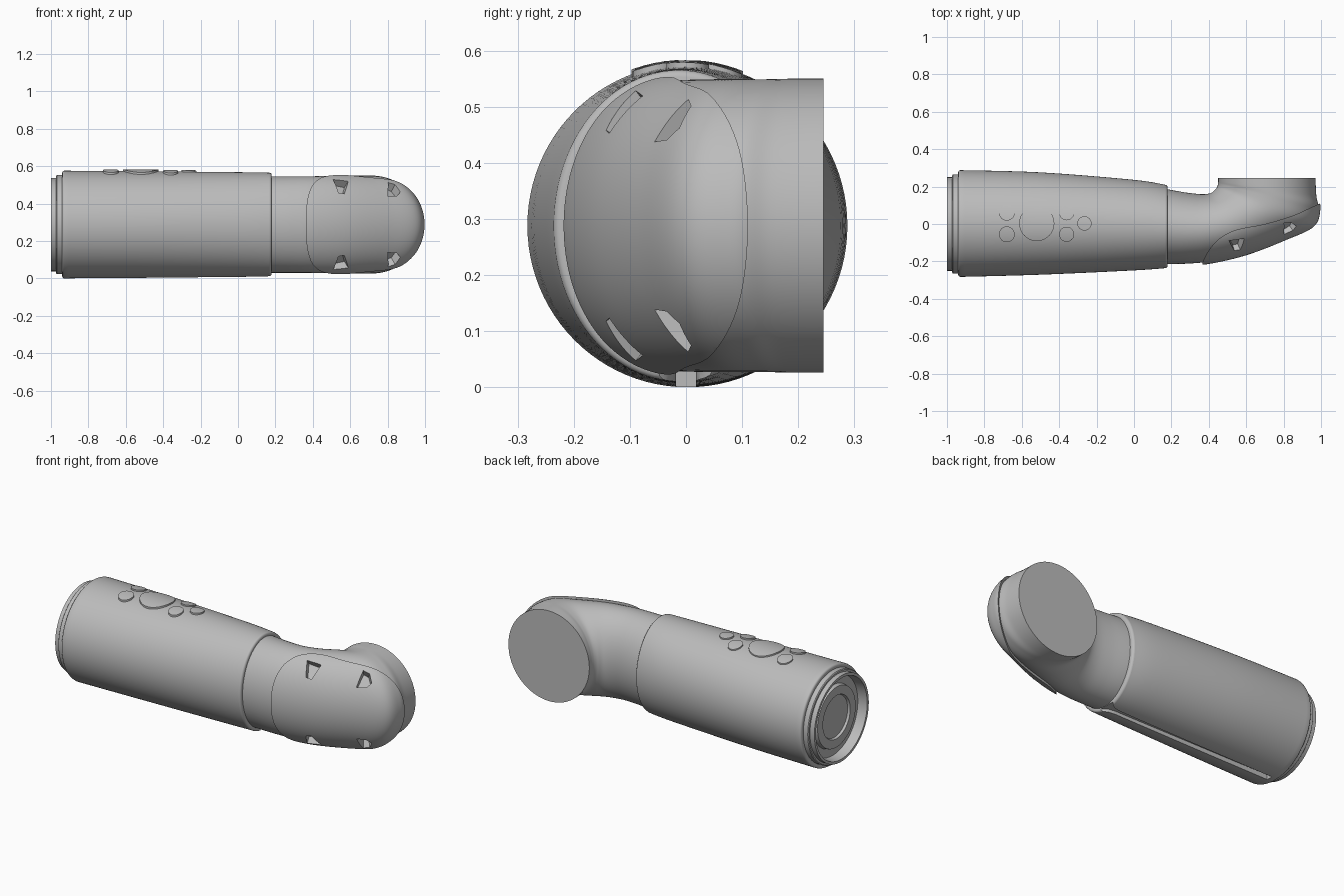
import bpy, bmesh, math
from mathutils import Vector

if "Cube" in bpy.data.objects:
    bpy.data.objects.remove(bpy.data.objects["Cube"], do_unlink=True)

CZ = 0.288      # height of the long axis
SEG = 96

grey = bpy.data.materials.new("plain grey")
grey.use_nodes = True
grey.diffuse_color = (0.5, 0.5, 0.5, 1)
grey.node_tree.nodes["Principled BSDF"].inputs["Base Color"].default_value = (0.5, 0.5, 0.5, 1)


def finish(bm, name):
    bmesh.ops.recalc_face_normals(bm, faces=bm.faces)
    mesh = bpy.data.meshes.new(name)
    bm.to_mesh(mesh)
    bm.free()
    mesh.materials.append(grey)
    obj = bpy.data.objects.new(name, mesh)
    bpy.context.collection.objects.link(obj)
    return obj


def spline(rows, steps):
    """Catmull-Rom through rows of numbers."""
    out = []
    for i in range(len(rows) - 1):
        a, b, c, d = (rows[max(i - 1, 0)], rows[i], rows[i + 1], rows[min(i + 2, len(rows) - 1)])
        for s in range(steps):
            t = s / steps
            out.append([0.5 * (2 * q + (r - p) * t + (2 * p - 5 * q + 4 * r - w) * t ** 2
                               + (3 * q - p - 3 * r + w) * t ** 3)
                        for p, q, r, w in zip(a, b, c, d)])
    return out + [list(rows[-1])]


def loft(name, rows, steps=8, grow=0.0):
    """Elliptic rings; each row is back point x, y, front point x, y, half height."""
    bm = bmesh.new()
    last = None
    for bx, by, fx, fy, h in spline(rows, steps):
        back, front = Vector((bx, by, CZ)), Vector((fx, fy, CZ))
        front += (front - back).normalized() * grow
        mid, arm = (back + front) / 2, (front - back) / 2
        ring = []
        for k in range(SEG):
            a = math.tau * k / SEG
            ring.append(bm.verts.new(mid + arm * math.cos(a) + Vector((0, 0, (h + grow) * math.sin(a)))))
        if last:
            for k in range(SEG):
                n = (k + 1) % SEG
                bm.faces.new((last[k], last[n], ring[n], ring[k]))
        else:
            bm.faces.new(ring)
        last = ring
    bm.faces.new(last)
    return finish(bm, name)


def prism(name, points, place, low, high):
    """Closed prism from a flat outline; place maps (u, v, w) to space."""
    bm = bmesh.new()
    a = [bm.verts.new(place(u, v, low)) for u, v in points]
    b = [bm.verts.new(place(u, v, high)) for u, v in points]
    bm.faces.new(a)
    bm.faces.new(b)
    for i in range(len(a)):
        j = (i + 1) % len(a)
        bm.faces.new((a[i], a[j], b[j], b[i]))
    return finish(bm, name)


def apply(obj, kind, **settings):
    mod = obj.modifiers.new(kind, kind)
    for key, value in settings.items():
        setattr(mod, key, value)
    bpy.context.view_layer.objects.active = obj
    bpy.ops.object.modifier_apply(modifier=mod.name)


def cut(obj, tool, operation="DIFFERENCE"):
    apply(obj, "BOOLEAN", operation=operation, solver="EXACT", object=tool)


def plan(u, v, w):
    return Vector((u, v, w))


parts, helpers = [], []

# Tapered sleeve with rounded ends
SLEEVE = [(x, hi, x, lo, h) for x, hi, lo, h in (
    (-0.94, 0.288, -0.283, 0.288), (-0.5, 0.276, -0.271, 0.285),
    (0, 0.236, -0.248, 0.28), (0.18, 0.207, -0.235, 0.277))]
sleeve = loft("sleeve", SLEEVE)
apply(sleeve, "BEVEL", width=0.012, segments=3, limit_method="ANGLE", angle_limit=math.radians(60))

# Slot along the underside, flared at the neck end
half = [(-0.9, 0.018), (0.11, 0.018), (0.15, 0.024), (0.17, 0.037), (0.19, 0.06)]
outline = half + [(x, -y) for x, y in reversed(half)]
slot = prism("slot_cutter", outline, plan, -0.1, 0.028)
cut(sleeve, slot)
helpers.append(slot)
parts.append(sleeve)

# Stepped end fitting with a recessed socket
profile = [(-0.9, 0.265), (-0.968, 0.265), (-0.972, 0.26), (-0.972, 0.25), (-1, 0.25),
           (-1, 0.235), (-0.945, 0.228), (-0.945, 0.18), (-0.968, 0.175), (-0.968, 0.125),
           (-0.955, 0.12)]
parts.append(loft("end_fitting", [(x, r, x, -r, r) for x, r in profile], steps=1))

# Neck bending into the round flat-faced head
HEAD = [(0.1, 0.195, 0.1, -0.217, 0.258), (0.18, 0.185, 0.18, -0.215, 0.258),
        (0.28, 0.168, 0.3, -0.211, 0.258), (0.36, 0.16, 0.42, -0.198, 0.258),
        (0.41, 0.165, 0.6, -0.155, 0.26), (0.435, 0.185, 0.8, -0.08, 0.261),
        (0.445, 0.2, 0.95, -0.01, 0.261), (0.449, 0.215, 0.985, 0.08, 0.261),
        (0.45, 0.228, 0.975, 0.15, 0.262), (0.45, 0.245, 0.97, 0.245, 0.262)]
head = loft("neck_and_head", HEAD)
parts.append(head)

# Raised front cap following the head
cap = loft("front_cap", HEAD, grow=0.012)
area = [(0.365, -0.4), (0.365, -0.21)] + spline(
    [(0.37, -0.195), (0.4, -0.14), (0.46, -0.075), (0.55, -0.03), (0.7, 0),
     (0.85, 0.045), (0.95, 0.09), (1.05, 0.135)], 4) + [(1.05, -0.4)]
region = prism("cap_cutter", area, plan, -0.5, 1)
cut(cap, region, "INTERSECT")
helpers.append(region)
parts.append(cap)

# Four tapered pockets in the cap, mirrored above and below
POCKETS = [
    ((0.548, -0.108, 0.2), (0.3, -0.7, 0.65),
     [(-0.042, 0.042), (0.038, 0.042), (0.02, -0.045), (-0.012, -0.045)]),
    ((0.83, -0.02, 0.175), (0.4, -0.6, 0.65),
     [(-0.032, 0.05), (0.005, 0.045), (0.036, 0.005), (0.02, -0.025), (-0.03, -0.045)])]
for spot, normal, shape in POCKETS:
    n = Vector(normal).normalized()
    u = (Vector((1, 0, 0)) - n * n.x).normalized()
    v = n.cross(u)
    if v.z < 0:
        v = -v
    for side in (1, -1):
        def place(a, b, w):
            p = Vector(spot) + (u * a + v * b) * (1 + 4 * w) + n * w
            return Vector((p.x, p.y, CZ + side * p.z))
        pocket = prism("pocket_cutter", shape, place, -0.035, 0.05)
        cut(cap, pocket)
        cut(head, pocket)
        helpers.append(pocket)

# Buttons on top, their faces following the sleeve
BUTTONS = [(-0.68, 0.06, 0.042), (-0.68, -0.055, 0.042), (-0.52, 0.003, 0.094),
           (-0.36, 0.06, 0.04), (-0.36, -0.055, 0.04), (-0.265, 0.003, 0.038)]
for x, y, r in BUTTONS:
    button = loft("button", SLEEVE, grow=0.009)
    circle = [(x + r * math.cos(math.tau * k / 40), y + r * math.sin(math.tau * k / 40))
              for k in range(40)]
    punch = prism("button_cutter", circle, plan, 0.5, 0.7)
    cut(button, punch, "INTERSECT")
    helpers.append(punch)
    parts.append(button)

for tool in helpers:
    bpy.data.objects.remove(tool, do_unlink=True)

# Smooth shading with crisp edges
bpy.ops.object.select_all(action="DESELECT")
for obj in parts:
    obj.select_set(True)
bpy.context.view_layer.objects.active = parts[0]
bpy.ops.object.shade_smooth_by_angle(angle=math.radians(32))
